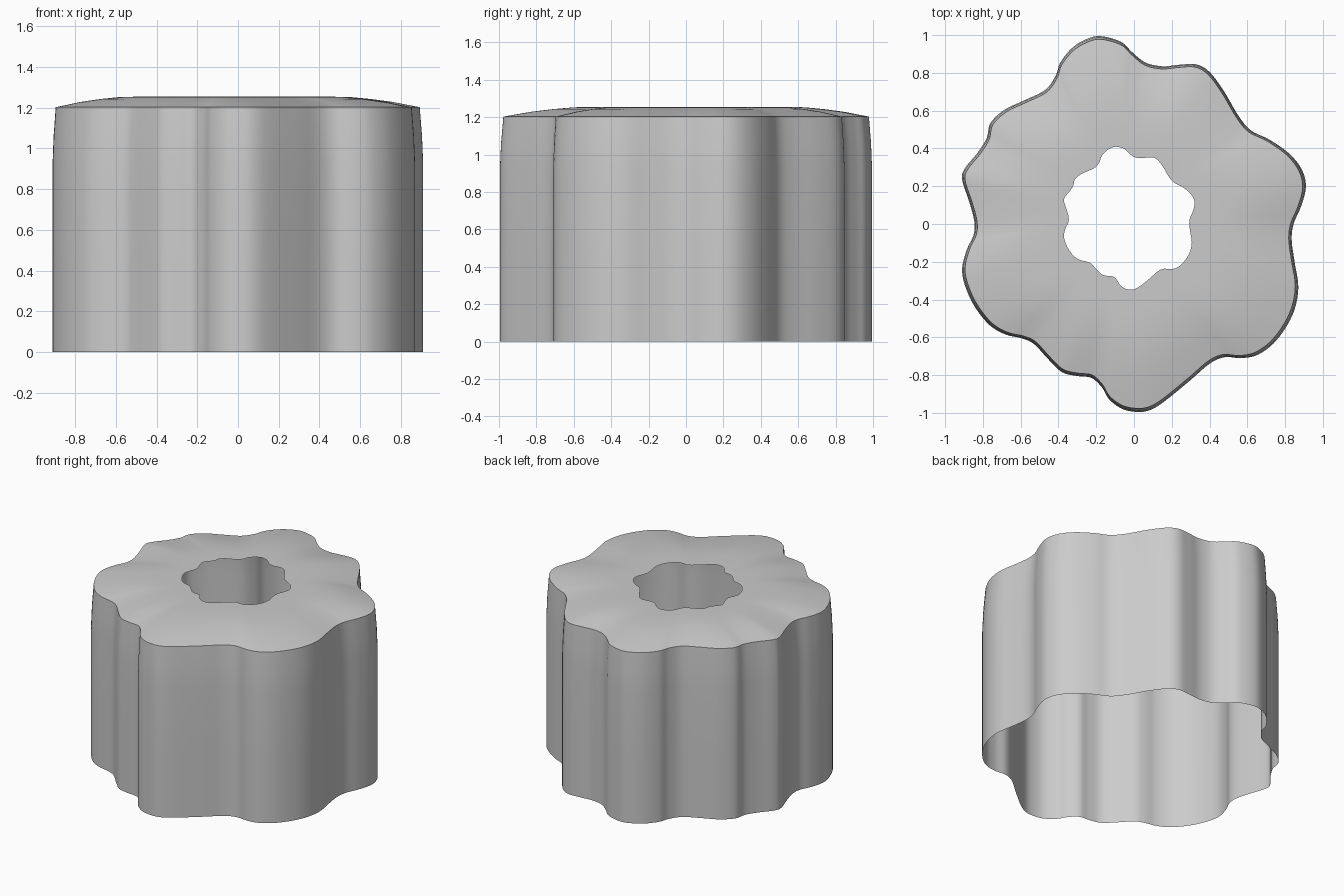
import bpy, bmesh
from mathutils import Vector

if "Cube" in bpy.data.objects:
    bpy.data.objects.remove(bpy.data.objects["Cube"])

# Wavy outline seen from above, clockwise from the top lobe
OUTLINE = [
    (-.18, 1.0), (-.07, .97), (-.01, .915), (.06, .86), (.15, .84), (.24, .848),
    (.33, .85), (.40, .81), (.475, .71), (.555, .575), (.62, .50), (.72, .45),
    (.825, .375), (.89, .29), (.91, .20), (.885, .10), (.845, .005), (.835, -.08),
    (.85, -.195), (.87, -.335), (.84, -.475), (.755, -.61), (.66, -.685), (.57, -.705),
    (.48, -.70), (.40, -.735), (.295, -.825), (.16, -.935), (.085, -.98), (.02, -.99),
    (-.06, -.975), (-.13, -.925), (-.17, -.86), (-.225, -.81), (-.30, -.80), (-.38, -.78),
    (-.45, -.715), (-.53, -.63), (-.595, -.60), (-.68, -.58), (-.765, -.53), (-.845, -.43),
    (-.895, -.32), (-.91, -.23), (-.885, -.13), (-.85, -.055), (-.845, .015), (-.87, .115),
    (-.91, .24), (-.895, .30), (-.83, .38), (-.78, .46), (-.76, .54), (-.685, .61),
    (-.58, .66), (-.47, .715), (-.415, .79), (-.39, .86), (-.33, .935), (-.26, .98)]

# Scale of the outline at each height: wall, tapered rim, domed top, hole edge
PROFILE = [(1, 0), (1, .45), (1, .92), (.994, 1.06), (.982, 1.203),
           (.84, 1.229), (.73, 1.243), (.62, 1.253), (.5, 1.255), (.38, 1.255)]
CENTRE = Vector((-.04, .055))


def smooth_loop(points, steps=5):
    """Closed Catmull-Rom curve through the points."""
    p = [Vector(q) for q in points]
    n, out = len(p), []
    for i in range(n):
        a, b, c, d = p[i - 1], p[i], p[(i + 1) % n], p[(i + 2) % n]
        for s in range(steps):
            t = s / steps
            out.append(.5 * (2 * b + (c - a) * t + (2 * a - 5 * b + 4 * c - d) * t * t
                             + (3 * b - a - 3 * c + d) * t ** 3))
    return out


# Open-bottomed shell, one ring of vertices per profile level
loop = smooth_loop(OUTLINE)
bm = bmesh.new()
rings = []
for scale, z in PROFILE:
    ring = [CENTRE + (p - CENTRE) * scale for p in loop]
    rings.append([bm.verts.new((p.x, p.y - .005, z)) for p in ring])
for low, high in zip(rings, rings[1:]):
    for i in range(len(loop)):
        j = (i + 1) % len(loop)
        bm.faces.new((low[j], low[i], high[i], high[j]))

mesh = bpy.data.meshes.new("wavy_shell")
bm.to_mesh(mesh)
bm.free()
shell = bpy.data.objects.new("wavy_shell", mesh)
bpy.context.collection.objects.link(shell)

# Smooth sides and top with a crisp rim
bpy.context.view_layer.objects.active = shell
shell.select_set(True)
bpy.ops.object.shade_smooth_by_angle(angle=.6)
